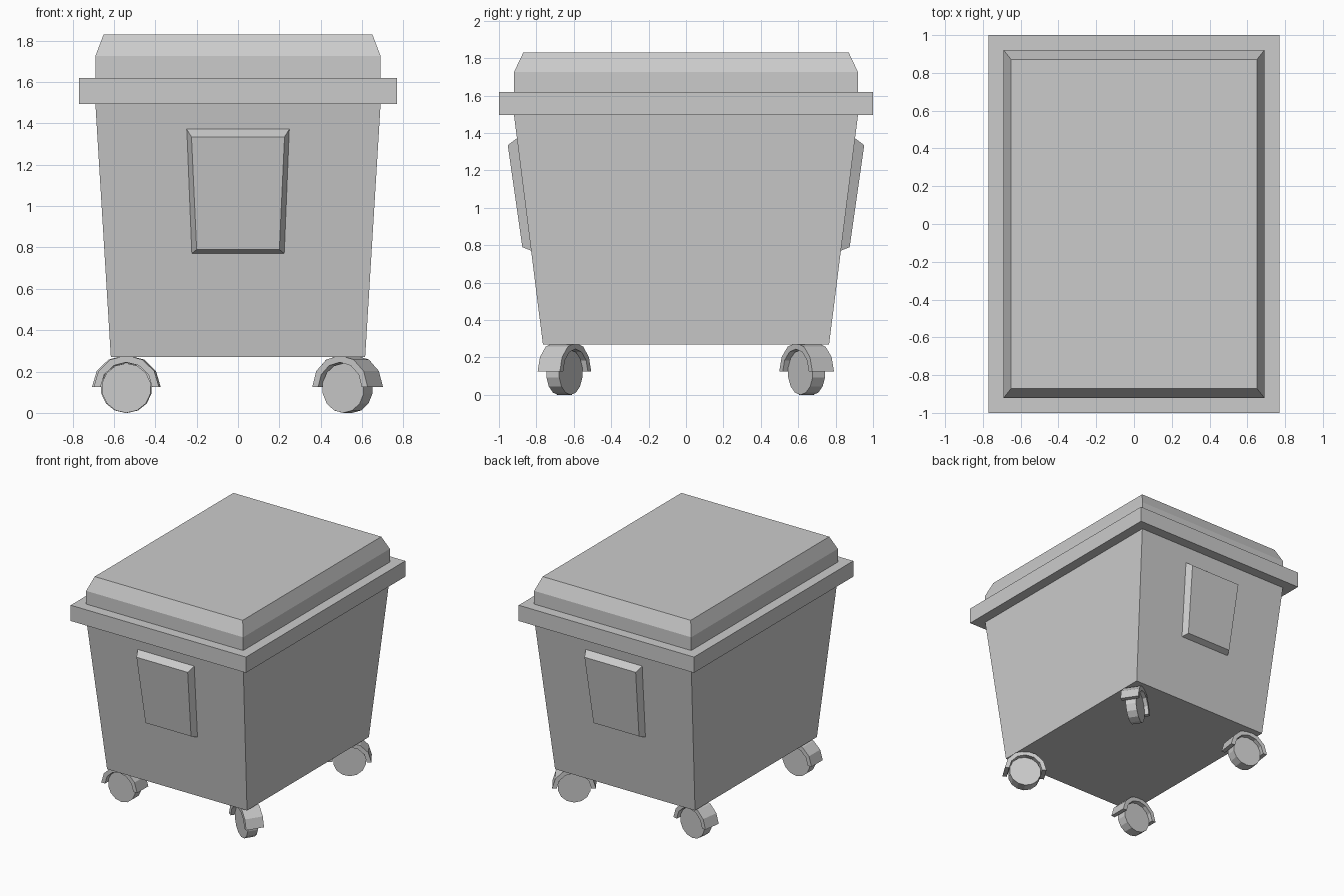
import bpy, bmesh
from math import sin, cos, pi, radians
from mathutils import Matrix, Vector

if "Cube" in bpy.data.objects:
    bpy.data.objects.remove(bpy.data.objects["Cube"])


def finish(name, bm, matrix=None):
    bmesh.ops.recalc_face_normals(bm, faces=bm.faces)
    if matrix is not None:
        bmesh.ops.transform(bm, matrix=matrix, verts=bm.verts)
    me = bpy.data.meshes.new(name)
    bm.to_mesh(me)
    bm.free()
    ob = bpy.data.objects.new(name, me)
    bpy.context.collection.objects.link(ob)
    return ob


def loft(name, rings, closed=False, matrix=None):
    """Skin a list of vertex rings; cap the ends, or join last to first."""
    bm = bmesh.new()
    vs = [[bm.verts.new(p) for p in r] for r in rings]
    n = len(rings[0])
    pairs = list(zip(vs, vs[1:])) + ([(vs[-1], vs[0])] if closed else [])
    for a, b in pairs:
        for i in range(n):
            j = (i + 1) % n
            bm.faces.new((a[i], a[j], b[j], b[i]))
    if not closed:
        bm.faces.new(vs[0])
        bm.faces.new(vs[-1])
    return finish(name, bm, matrix)


def rect(hx, hy, z):
    return [(-hx, -hy, z), (hx, -hy, z), (hx, hy, z), (-hx, hy, z)]


# Tapered bin body, overhanging rim and chamfered lid
loft("bin_body", [rect(0.615, 0.765, 0.27), rect(0.69, 0.92, 1.5)])
loft("rim", [rect(0.77, 1.0, 1.495), rect(0.77, 1.0, 1.62)])
loft("lid", [rect(0.69, 0.92, 1.62), rect(0.69, 0.92, 1.725), rect(0.65, 0.87, 1.83)])

# Raised bevelled panels on the front and back
for name, s in (("front_panel", -1), ("back_panel", 1)):
    base = [(-0.225, s * 0.825, 0.77), (0.225, s * 0.825, 0.77),
            (0.25, s * 0.90, 1.375), (-0.25, s * 0.90, 1.375)]
    face = [(-0.20, s * 0.875, 0.79), (0.20, s * 0.875, 0.79),
            (0.225, s * 0.953, 1.335), (-0.225, s * 0.953, 1.335)]
    loft(name, [base, face])


# Swivelled casters: wheel under a half-round fender
def caster(name, x, y, angle):
    m = Matrix.Translation((x, y, 0.12)) @ Matrix.Rotation(-radians(angle), 4, 'Z')
    n = 14
    wheel = [[(0.12 * sin(2 * pi * i / n), d, 0.12 * cos(2 * pi * i / n)) for i in range(n)]
             for d in (-0.04, 0.04)]
    loft(name + "_wheel", wheel, matrix=m)
    arc = []
    for i in range(7):
        a = radians(2 + i * 176 / 6)
        arc.append([(r * cos(a), d, r * sin(a))
                    for r, d in ((0.158, -0.07), (0.158, 0.07), (0.125, 0.07), (0.125, -0.07))])
    loft(name + "_fender", arc, matrix=m)


caster("front_left", -0.54, -0.65, 0)
caster("front_right", 0.53, -0.65, 32)
caster("back_left", -0.54, 0.645, 8)
caster("back_right", 0.53, 0.645, -34)
